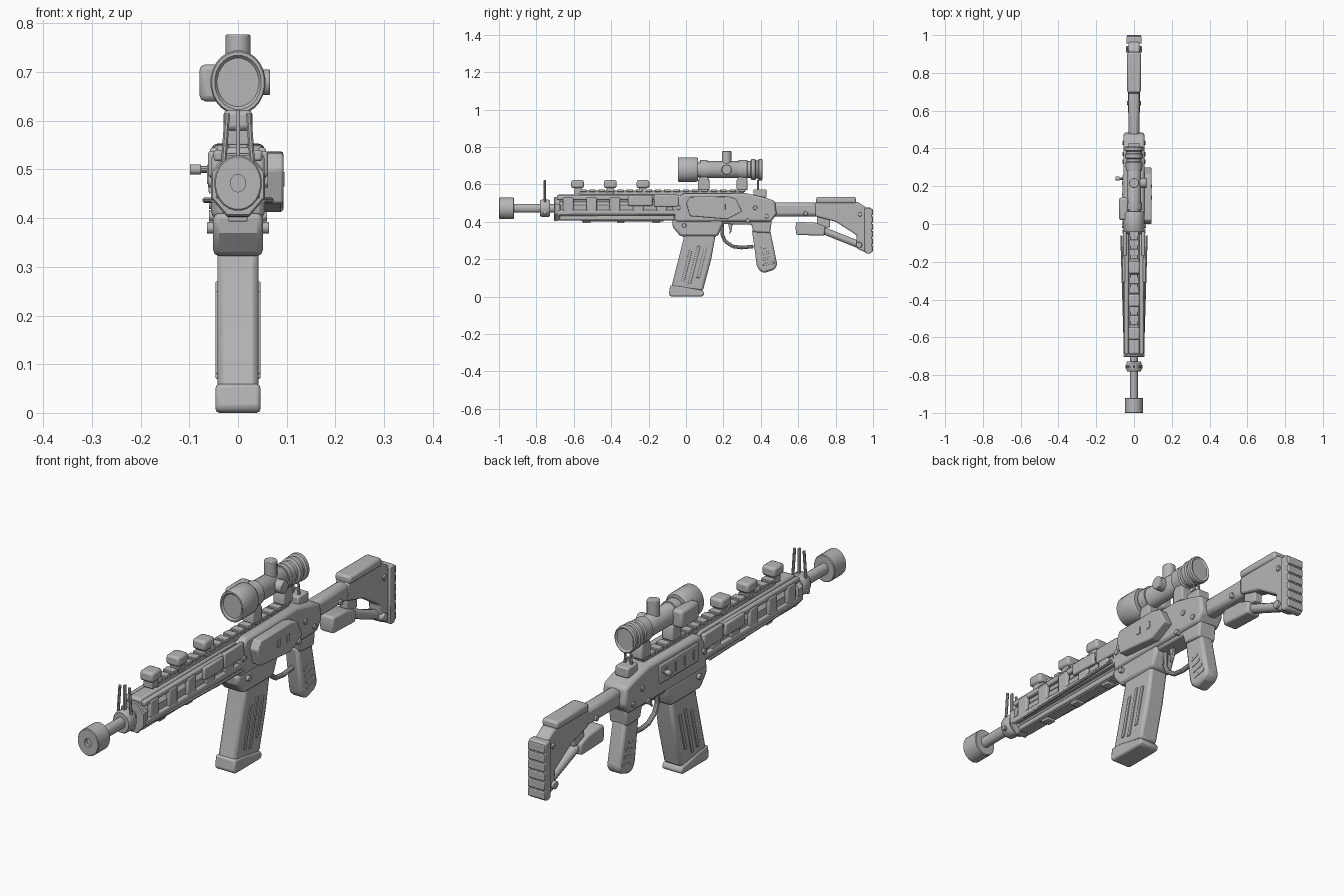
import bpy, bmesh, math
from mathutils import Vector

mat = bpy.data.materials.new("plain_grey")
mat.diffuse_color = (0.47, 0.47, 0.47, 1)


def finish(name, bm, bevel=0.0, segs=2):
    bmesh.ops.recalc_face_normals(bm, faces=bm.faces)
    me = bpy.data.meshes.new(name)
    bm.to_mesh(me)
    bm.free()
    ob = bpy.data.objects.new(name, me)
    bpy.context.collection.objects.link(ob)
    me.materials.append(mat)
    if bevel:
        m = ob.modifiers.new("bevel", 'BEVEL')
        m.width, m.segments, m.limit_method = bevel, segs, 'ANGLE'
        m.angle_limit = math.radians(35)
    bpy.ops.object.select_all(action='DESELECT')
    ob.select_set(True)
    bpy.context.view_layer.objects.active = ob
    bpy.ops.object.shade_smooth_by_angle(angle=math.radians(32))
    return ob


def prism(name, pts, x0, x1, bevel=0.006):
    """Side profile in (y, z), extruded across x."""
    bm = bmesh.new()
    a = [bm.verts.new((x0, y, z)) for y, z in pts]
    b = [bm.verts.new((x1, y, z)) for y, z in pts]
    bm.faces.new(a)
    bm.faces.new(b[::-1])
    for i in range(len(pts)):
        j = (i + 1) % len(pts)
        bm.faces.new((a[i], b[i], b[j], a[j]))
    return finish(name, bm, bevel)


def box(name, x, y, z, bevel=0.004):
    return prism(name, [(y[0], z[0]), (y[1], z[0]), (y[1], z[1]), (y[0], z[1])], x[0], x[1], bevel)


def rod(name, p, q, r, n=16, bevel=0.0):
    """Cylinder between two points."""
    p, q = Vector(p), Vector(q)
    d = (q - p).normalized()
    u = d.cross(Vector((1, 0, 0)) if abs(d.x) < 0.9 else Vector((0, 0, 1))).normalized()
    v = d.cross(u)
    bm = bmesh.new()
    rings = []
    for c in (p, q):
        rings.append([bm.verts.new(c + r * (u * math.cos(t) + v * math.sin(t)))
                      for t in (2 * math.pi * (i + .5) / n for i in range(n))])
    for i in range(n):
        j = (i + 1) % n
        bm.faces.new((rings[0][i], rings[0][j], rings[1][j], rings[1][i]))
    bm.faces.new(rings[0])
    bm.faces.new(rings[1][::-1])
    return finish(name, bm, bevel)


def lathe(name, prof, z, n=24, sx=0.86):
    """Profile of (y, radius) round a lengthwise axis at height z, slightly narrowed in x."""
    bm = bmesh.new()
    rings = [[bm.verts.new((sx * r * math.cos(t), y, z + r * math.sin(t)))
              for t in (2 * math.pi * (i + .5) / n for i in range(n))] for y, r in prof]
    for a, b in zip(rings, rings[1:]):
        for i in range(n):
            bm.faces.new((a[i], a[(i + 1) % n], b[(i + 1) % n], b[i]))
    bm.faces.new(rings[0])
    bm.faces.new(rings[-1][::-1])
    return finish(name, bm)


# Barrel, muzzle and front sight
AX = 0.472
lathe("muzzle", [(-.985, .018), (-1, .018), (-1, .054), (-.997, .057), (-.923, .057), (-.92, .054), (-.92, .02)], AX)
lathe("barrel", [(-.93, .024), (-.5, .024)], AX, 16)
lathe("gas_block", [(-.78, .02), (-.78, .043), (-.772, .048), (-.735, .048), (-.728, .043), (-.728, .02)], AX, 12)
box("front_sight_post", (-.004, .004), (-.762, -.748), (.51, .622), .002)
for s in (-1, 1):
    rod("front_sight_ear", (.03 * s, -.755, .505), (.022 * s, -.755, .615), .006, 8)
    rod("gas_block_lug", (.03 * s, -.755, .45), (.044 * s, -.755, .45), .01, 8)

# Handguard: octagonal core with raised collars and slotted side panels
lathe("handguard_core", [(-.69, .03), (-.69, .052), (-.05, .052), (-.05, .03)], .47, 8)
lathe("handguard_cap", [(-.705, .03), (-.705, .066), (-.7, .07), (-.675, .066), (-.67, .04)], .468, 8)
box("handguard_roof", (-.03, .03), (-.69, -.05), (.5, .545), .01)
box("handguard_floor", (-.03, .03), (-.68, -.05), (.408, .43), .006)
for s in (-1, 1):
    def side(a, b):
        return tuple(sorted((a * s, b * s)))
    box("upper_side_panel", side(.03, .05), (-.69, -.05), (.517, .54), .006)
    box("lower_side_panel", side(.03, .055), (-.69, -.05), (.435, .462), .006)
    for k in range(5):
        y = -.63 + k * .125
        box("side_bridge", side(.035, .054), (y - .028, y + .028), (.45, .53), .006)
    rod("side_rod", (.05 * s, -.62, .437), (.067 * s, -.06, .437), .006, 8)
    box("handguard_block", side(.045, .062), (-.31, -.18), (.485, .538), .006)
    box("handguard_clamp", side(.04, .058), (-.17, -.04), (.48, .545), .006)
for y in (-.53, -.35, -.16):
    box("lower_rail_lug", (-.02, .02), (y - .02, y + .02), (.393, .415), .003)
box("lower_rail", (-.022, .022), (-.56, -.12), (.402, .412), .002)

# Top rail with teeth and rail blocks
box("top_rail", (-.02, .02), (-.57, .31), (.54, .566), .002)
for k in range(18):
    y = -.55 + k * .05
    box("rail_tooth", (-.024, .024), (y - .017, y + .017), (.56, .573), .002)
for y in (-.58, -.405, -.23):
    box("rail_block", (-.03, .03), (y - .034, y + .034), (.58, .622), .01)
    box("rail_block_foot", (-.022, .022), (y - .02, y + .02), (.55, .584), .003)

# Receiver, magazine well and side plate
prism("upper_receiver", [(-.06, .4), (-.075, .485), (-.02, .55), (.32, .553), (.42, .53), (.475, .512),
                         (.485, .44), (.455, .4)], -.055, .055, .012)
prism("magazine_well", [(-.075, .41), (-.07, .37), (-.03, .322), (.17, .322), (.2, .395), (.2, .41)],
      -.051, .051, .012)
prism("lower_receiver", [(.15, .41), (.15, .388), (.35, .385), (.36, .345), (.45, .34), (.46, .42)],
      -.042, .042, .008)
prism("side_plate", [(0, .5), (.02, .43), (.22, .413), (.3, .455), (.265, .525), (.22, .537), (.02, .534)],
      .05, .093, .005)
for y in (.13, .19):
    box("side_plate_mark", (.09, .096), (y, y + .02), (.465, .495), .001)
box("left_plate", (-.061, -.05), (0, .26), (.45, .53), .006)
for k in range(4):
    box("left_rib", (-.064, -.058), (.03 + k * .06, .042 + k * .06), (.47, .51), .002)
rod("charging_shaft", (-.05, .24, .5), (-.08, .24, .5), .007, 10)
rod("charging_knob", (-.076, .24, .5), (-.099, .24, .5), .011, 12, .002)
for y, z, w in ((-.01, .38, .064), (.37, .475, .06), (.43, .43, .06), (-.04, .475, .062), (.33, .405, .06)):
    rod("receiver_pin", (-w, y, z), (w, y, z), .012, 10, .002)

# Magazine with raised ribs and base plate
prism("magazine", [(-.01, .34), (-.015, .3), (-.08, .045), (.09, .03), (.135, .2), (.16, .34)], -.042, .042, .012)
prism("magazine_base", [(-.092, .01), (-.085, .06), (-.03, .056), (.09, .032), (.1, .012), (.085, 0), (-.08, 0)],
      -.046, .046, .01)
for s in (-1, 1):
    for k, (lo, hi) in enumerate(((.08, .25), (.07, .27), (.1, .26))):
        f = lambda z: -.025 + k * .038 + (z - .08) * .25
        xs = sorted((.04 * s, .046 * s))
        prism("magazine_rib", [(f(lo), lo), (f(lo) + .016, lo), (f(hi) + .016, hi), (f(hi), hi)], *xs, .002)

# Grip, trigger and trigger guard
prism("grip", [(.352, .36), (.378, .17), (.388, .142), (.415, .125), (.475, .145), (.488, .17), (.45, .355)],
      -.032, .032, .012)
for s in (-1, 1):
    for k in range(4):
        y, z = .395 + k * .006, .26 - k * .028
        xs = sorted((.03 * s, .034 * s))
        prism("grip_bar", [(y, z), (y + .035 + k * .008, z + .012), (y + .035 + k * .008, z), (y, z - .012)],
              *xs, .001)
guard = [(.195, .4), (.193, .33), (.21, .295), (.25, .268), (.3, .262), (.36, .268)]
for (a, b), (c, d) in zip(guard, guard[1:]):
    rod("trigger_guard", (0, a, b), (0, c, d), .01, 10)
prism("trigger", [(.225, .39), (.235, .35), (.228, .33), (.242, .345), (.25, .39)], -.007, .007, .002)

# Stock tube, body, cheek rest, lower frame and butt pad
box("stock_tube", (-.028, .028), (.46, .72), (.428, .502), .018)
prism("stock_body", [(.69, .43), (.69, .505), (.92, .505), (.965, .475), (.965, .235), (.915, .255), (.91, .33),
                     (.8, .4)], -.03, .03, .008)
box("cheek_rest", (-.036, .036), (.695, .91), (.498, .532), .01)
prism("stock_lower_box", [(.585, .37), (.59, .33), (.74, .325), (.745, .375), (.69, .395), (.59, .4)],
      -.032, .032, .008)
box("stock_link", (-.018, .018), (.7, .77), (.37, .44), .005)
rod("stock_strut", (0, .73, .355), (0, .93, .275), .02, 12)
rod("strut_pivot", (-.042, .925, .275), (.042, .925, .275), .017, 12, .003)
for y, z in ((.64, .445), (.93, .44)):
    rod("stock_pin", (-.036, y, z), (.036, y, z), .012, 10, .002)
prism("butt_pad", [(.955, .24), (.955, .475), (.99, .475), (.994, .465), (.994, .24), (.985, .23), (.965, .23)],
      -.04, .04, .005)
for k in range(6):
    z = .256 + k * .039
    box("butt_rib", (-.038, .038), (.985, 1), (z - .016, z + .016), .003)

# Scope, turrets, mounts and side battery box
SZ = .679
lathe("scope_objective", [(-.036, .05), (-.043, .056), (-.043, .063), (-.038, .066), (.055, .066), (.065, .06),
                          (.065, .04)], SZ)
lathe("scope_tube", [(.05, .038), (.09, .048), (.1, .045), (.3, .045), (.31, .04)], SZ)
lathe("scope_eyepiece", [(.29, .038), (.3, .052), (.325, .052), (.33, .046), (.345, .046), (.35, .056), (.37, .056),
                         (.374, .049), (.385, .049), (.39, .058), (.405, .058), (.41, .052), (.405, .044)], SZ)
rod("top_turret", (0, .217, SZ), (0, .217, .777), .026, 16, .003)
rod("side_turret", (0, .217, SZ), (.066, .217, SZ), .027, 16, .003)
box("battery_box", (-.079, -.03), (.02, .14), (.64, .716), .012)
for y in (.095, .3):
    lathe("scope_ring", [(y - .02, .038), (y - .02, .051), (y + .02, .051), (y + .02, .038)], SZ)
    prism("scope_mount", [(y - .03, .57), (y - .03, .622), (y - .015, .65), (y + .015, .65), (y + .03, .622),
                          (y + .03, .57)], -.026, .026, .005)

# Rear sight
box("rear_sight_base", (-.03, .03), (.36, .43), (.53, .573), .006)
for s in (-1, 1):
    rod("rear_sight_ear", (.016 * s, .385, .565), (.012 * s, .385, .6), .006, 8)
bpy.ops.mesh.primitive_torus_add(location=(0, .385, .608), rotation=(math.pi / 2, 0, 0), major_radius=.014,
                                 minor_radius=.005, major_segments=16, minor_segments=8)
ring = bpy.context.object
ring.name = "rear_sight_ring"
ring.data.materials.append(mat)
bpy.ops.object.shade_smooth_by_angle(angle=math.radians(32))
